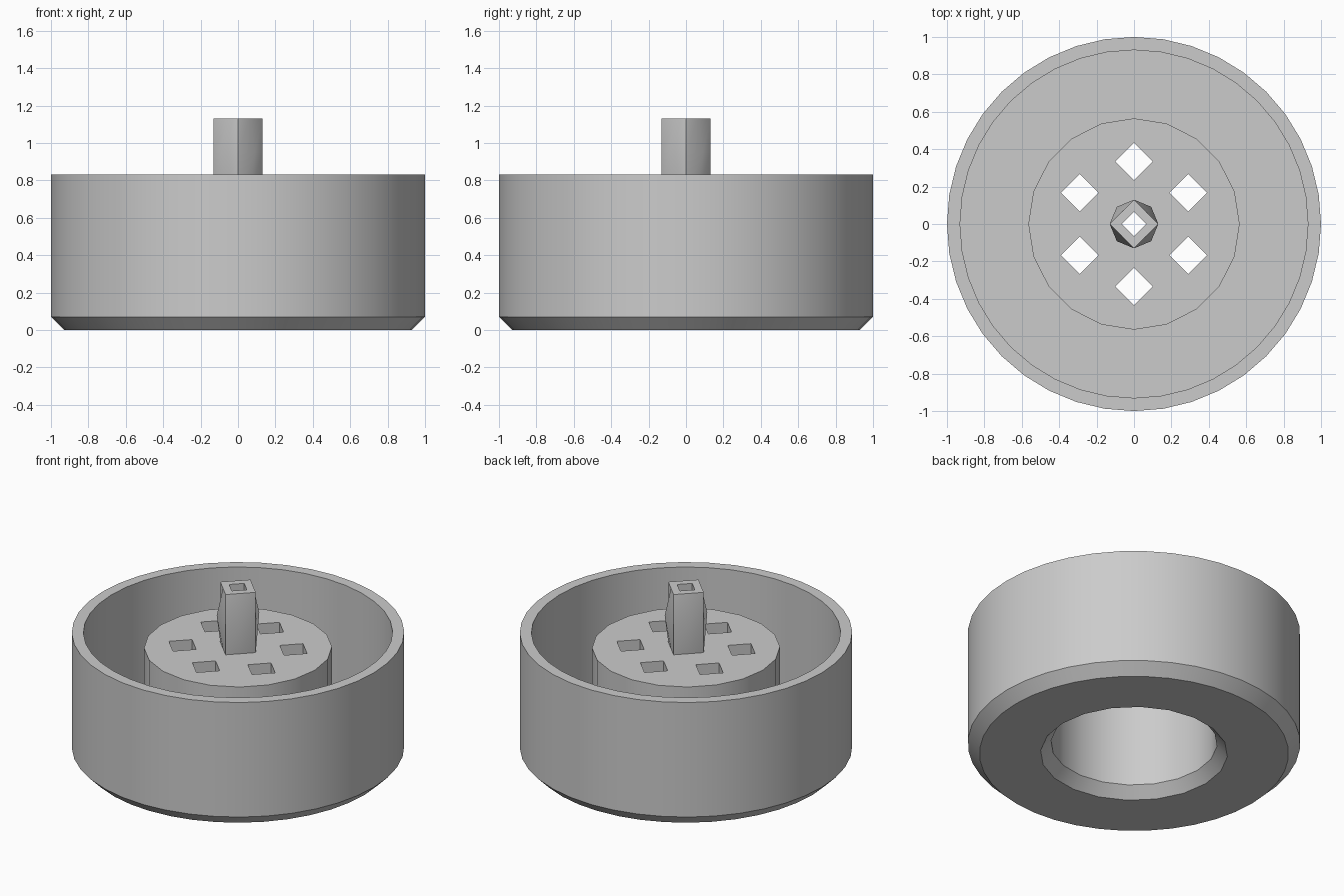
import bpy
import bmesh
from math import cos, sin, pi, radians

cube = bpy.data.objects.get("Cube")
if cube:
    bpy.data.objects.remove(cube, do_unlink=True)

# One flat grey for the whole model
grey = bpy.data.materials.new("light grey")
grey.use_nodes = True
grey.diffuse_color = (0.6, 0.6, 0.6, 1)
grey.node_tree.nodes["Principled BSDF"].inputs["Base Color"].default_value = (0.6, 0.6, 0.6, 1)


def make_object(name, bm):
    bmesh.ops.recalc_face_normals(bm, faces=bm.faces)
    mesh = bpy.data.meshes.new(name)
    bm.to_mesh(mesh)
    bm.free()
    mesh.materials.append(grey)
    obj = bpy.data.objects.new(name, mesh)
    bpy.context.collection.objects.link(obj)
    return obj


def select(obj):
    bpy.ops.object.select_all(action='DESELECT')
    obj.select_set(True)
    bpy.context.view_layer.objects.active = obj


def lathe(name, profile, sides, closed):
    """Spin (radius, height, coarse) rings; coarse rings have half the corners."""
    bm = bmesh.new()
    rings = []
    for radius, height, coarse in profile:
        ring = []
        for i in range(sides):
            r = radius * cos(2 * pi / sides) if coarse and i % 2 else radius
            a = 2 * pi * i / sides
            ring.append(bm.verts.new((r * cos(a), r * sin(a), height)))
        rings.append(ring)
    pairs = list(zip(rings, rings[1:]))
    if closed:
        pairs.append((rings[-1], rings[0]))
    else:
        bm.faces.new(rings[0])
        bm.faces.new(rings[-1])
    for low, high in pairs:
        for i in range(sides):
            j = (i + 1) % sides
            bm.faces.new((low[i], low[j], high[j], high[i]))
    return make_object(name, bm)


# Wheel shell: raised hub, deep channel, outer wall, chamfered base, hollow underside
wheel = lathe("wheel_body", [
    (0.565, 0.73, True), (0.565, 0.07, True),
    (0.93, 0.07, False), (0.93, 0.83, False),
    (1.0, 0.83, False), (1.0, 0.07, False),
    (0.93, 0.0, False), (0.563, 0.0, True),
    (0.5, 0.07, True), (0.5, 0.66, True),
], 40, closed=False)

# Diamond holes through the hub plate: six around one central bore
bm = bmesh.new()
holes = [(0, 0, 0.065)]
for k in range(6):
    a = radians(30 + 60 * k)
    holes.append((0.335 * cos(a), 0.335 * sin(a), 0.1))
for x, y, r in holes:
    base, top = [[bm.verts.new((x + r * cos(q * pi / 2), y + r * sin(q * pi / 2), z))
                  for q in range(4)] for z in (0.6, 0.8)]
    bm.faces.new(base[::-1])
    bm.faces.new(top)
    for q in range(4):
        n = (q + 1) % 4
        bm.faces.new((base[q], base[n], top[n], top[q]))
cutter = make_object("hole_cutter", bm)
cutter.hide_render = True

cut = wheel.modifiers.new("holes", 'BOOLEAN')
cut.operation = 'DIFFERENCE'
cut.solver = 'EXACT'
cut.object = cutter
select(wheel)
bpy.ops.object.modifier_apply(modifier=cut.name)
bpy.data.objects.remove(cutter, do_unlink=True)

# Hollow axle post: square ends swelling to eight sides at mid height
axle = lathe("axle_post", [
    (0.13, 0.73, True), (0.13, 0.95, False), (0.13, 1.13, True),
    (0.065, 1.13, True), (0.065, 0.73, True),
], 8, closed=True)

for obj in (wheel, axle):
    select(obj)
    bpy.ops.object.shade_smooth_by_angle(angle=radians(30))
